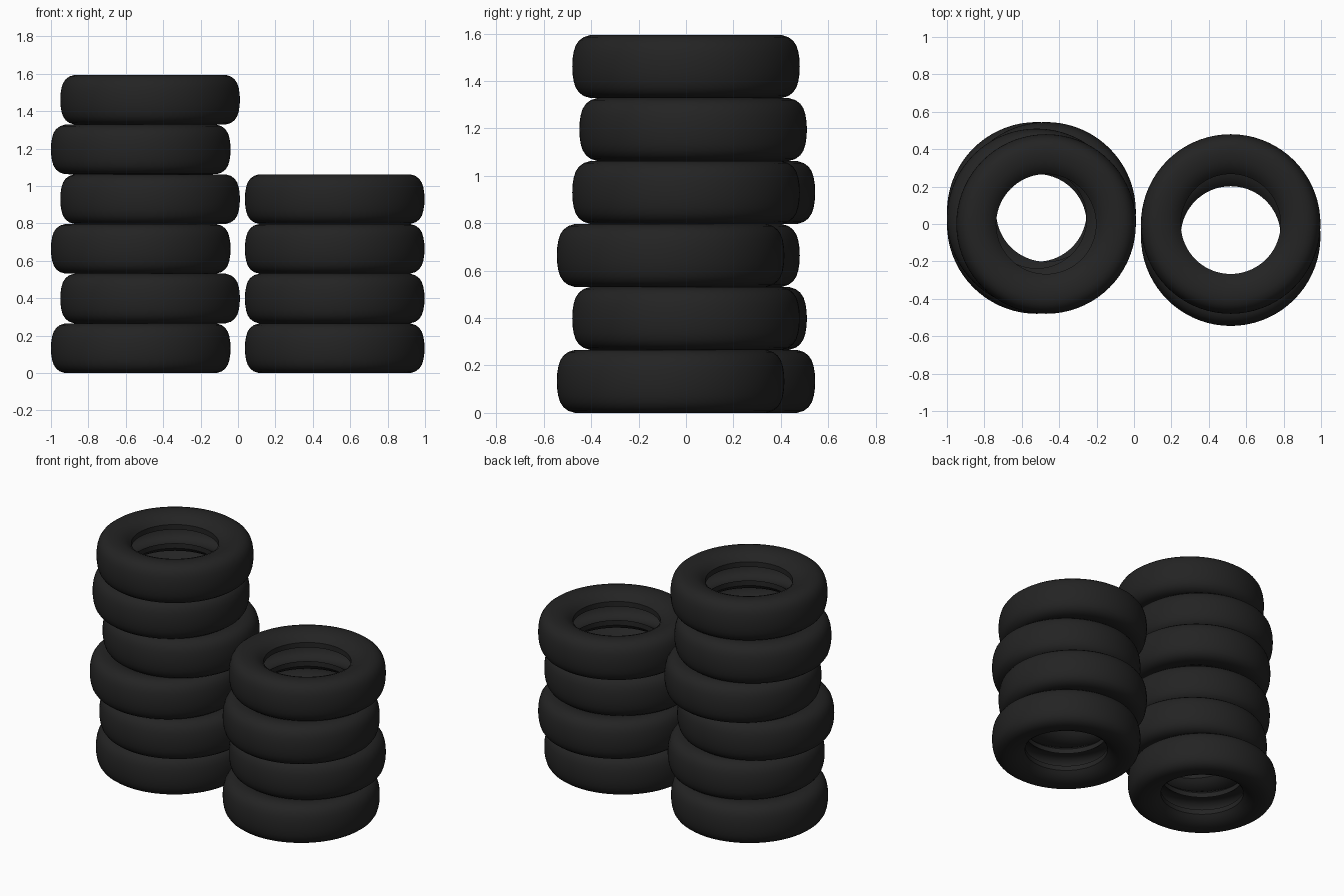
import bpy, bmesh, math

if "Cube" in bpy.data.objects:
    bpy.data.objects.remove(bpy.data.objects["Cube"])

rubber = bpy.data.materials.new("black rubber")
rubber.diffuse_color = (0.017, 0.017, 0.017, 1)
rubber.use_nodes = True
rubber.node_tree.nodes["Principled BSDF"].inputs["Base Color"].default_value = rubber.diffuse_color

TYRE_H = 0.2657
SEGMENTS = 72

# Upper half of the tyre section (radius, height): outer skin from bead to tread
outer = [(0.267, 0.080), (0.284, 0.099), (0.308, 0.116), (0.338, 0.128),
         (0.372, 0.1328), (0.405, 0.1325), (0.432, 0.124), (0.452, 0.109),
         (0.466, 0.088), (0.474, 0.062), (0.479, 0.030)]
# Inner skin from tread back to the bead
inner = [(0.447, 0.030), (0.437, 0.062), (0.415, 0.086), (0.372, 0.098),
         (0.320, 0.082), (0.267, 0.046)]


def flip(points):
    return [(r, -z) for r, z in reversed(points)]


# Closed section: outside top to bottom, then inside bottom to top
section = outer + [(0.480, 0.0)] + flip(outer) + flip(inner) + [(0.449, 0.0)] + inner


def make_tyre_mesh():
    bm = bmesh.new()
    rings = []
    for s in range(SEGMENTS):
        a = 2 * math.pi * s / SEGMENTS
        rings.append([bm.verts.new((r * math.cos(a), r * math.sin(a), z))
                      for r, z in section])
    n = len(section)
    for s in range(SEGMENTS):
        a, b = rings[s], rings[(s + 1) % SEGMENTS]
        for i in range(n):
            j = (i + 1) % n
            bm.faces.new((a[i], a[j], b[j], b[i]))
    bmesh.ops.recalc_face_normals(bm, faces=bm.faces)
    # Smooth skin with crisp bead edges
    for f in bm.faces:
        f.smooth = True
    for e in bm.edges:
        e.smooth = e.calc_face_angle(0) < math.radians(40)
    mesh = bpy.data.meshes.new("tyre")
    bm.to_mesh(mesh)
    bm.free()
    mesh.materials.append(rubber)
    return mesh


tyre_mesh = make_tyre_mesh()

# Centres of the tyres in each stack, bottom to top
stacks = {
    "left_tyre": [(-0.52, 0.065), (-0.47, 0.03), (-0.52, 0.0),
                  (-0.47, 0.065), (-0.52, 0.03), (-0.47, 0.0)],
    "right_tyre": [(0.517, -0.065), (0.517, 0.0), (0.517, -0.065), (0.517, 0.0)],
}
for name, centres in stacks.items():
    for level, (x, y) in enumerate(centres):
        tyre = bpy.data.objects.new(f"{name}_{level + 1}", tyre_mesh)
        tyre.location = (x, y, TYRE_H * (level + 0.5))
        bpy.context.collection.objects.link(tyre)
